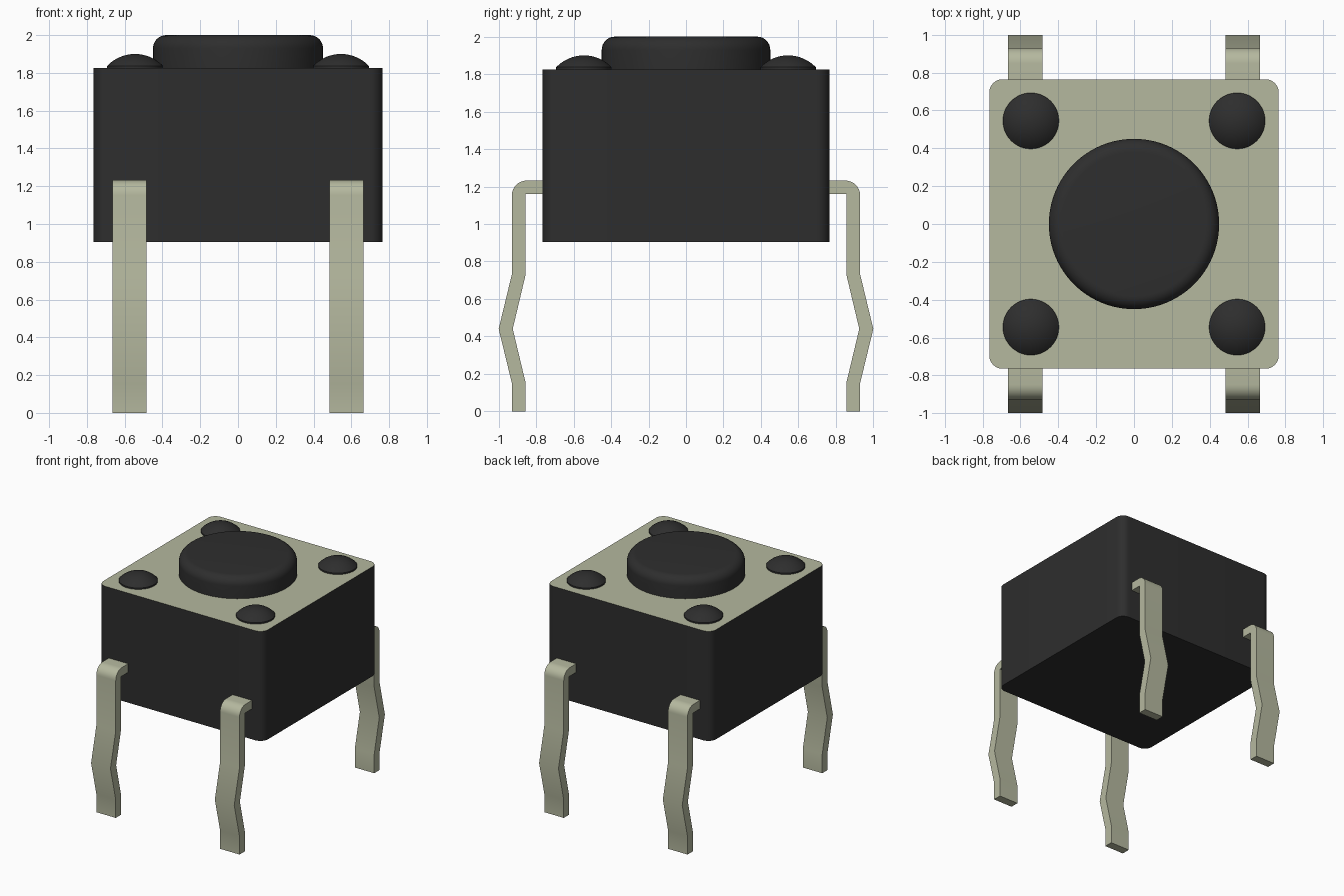
import bpy, bmesh, math
from mathutils import Matrix, Vector

if "Cube" in bpy.data.objects:
    bpy.data.objects.remove(bpy.data.objects["Cube"], do_unlink=True)


def material(name, rgb, roughness):
    m = bpy.data.materials.new(name)
    m.use_nodes = True
    m.diffuse_color = (*rgb, 1)
    bsdf = next(n for n in m.node_tree.nodes if n.type == 'BSDF_PRINCIPLED')
    bsdf.inputs["Base Color"].default_value = (*rgb, 1)
    bsdf.inputs["Roughness"].default_value = roughness
    return m


BLACK = material("black plastic", (0.027, 0.027, 0.027), 0.5)
METAL = material("pale metal", (0.46, 0.48, 0.345), 0.5)


def finish(name, bm, mats, angle=35):
    bmesh.ops.recalc_face_normals(bm, faces=bm.faces[:])
    me = bpy.data.meshes.new(name)
    bm.to_mesh(me)
    bm.free()
    for m in mats:
        me.materials.append(m)
    me.shade_smooth()
    me.set_sharp_from_angle(angle=math.radians(angle))
    ob = bpy.data.objects.new(name, me)
    bpy.context.collection.objects.link(ob)
    return ob


def arc(cx, cy, r, a0, a1, n):
    """Points on a circular arc, angles in degrees."""
    angles = [math.radians(a0 + (a1 - a0) * i / n) for i in range(n + 1)]
    return [(cx + r * math.cos(a), cy + r * math.sin(a)) for a in angles]


def extrude(points, direction):
    """Solid made from a closed outline pushed along a direction."""
    bm = bmesh.new()
    face = bm.faces.new([bm.verts.new(p) for p in points])
    new = bmesh.ops.extrude_face_region(bm, geom=[face])["geom"]
    bmesh.ops.translate(bm, vec=direction,
                        verts=[v for v in new if isinstance(v, bmesh.types.BMVert)])
    return bm


def turned(name, profile, x, y, steps):
    """Solid turned about z from (radius, height) points, capped at both ends."""
    bm = bmesh.new()
    rings = []
    for r, z in profile:
        rings.append([bm.verts.new((r * math.cos(a), r * math.sin(a), z))
                      for a in (2 * math.pi * i / steps for i in range(steps))])
    for a, b in zip(rings, rings[1:]):
        for i in range(steps):
            j = (i + 1) % steps
            bm.faces.new((a[i], a[j], b[j], b[i]))
    bm.faces.new(rings[0])
    bm.faces.new(rings[-1])
    ob = finish(name, bm, [BLACK])
    ob.location = (x, y, 0)


# Housing: rounded square block with a metal top face
HALF, R, BOTTOM, TOP = 0.765, 0.07, 0.905, 1.825
c = HALF - R
outline = []
for k, (sx, sy) in enumerate([(1, 1), (-1, 1), (-1, -1), (1, -1)]):
    outline += arc(sx * c, sy * c, R, 90 * k, 90 * k + 90, 8)
bm = extrude([(x, y, BOTTOM) for x, y in outline], Vector((0, 0, TOP - BOTTOM)))
for f in bm.faces:
    if f.calc_center_median().z > TOP - 0.01:
        f.material_index = 1
finish("housing", bm, [BLACK, METAL])

# Push button with a rounded rim
turned("button", [(0.45, TOP - 0.02)] + arc(0.38, 1.93, 0.07, 0, 90, 8), 0, 0, 96)

# Domed rivets in the corners: shallow spherical cap on a short rim
cap_r, cap_h = 0.148, 0.063
sphere = (cap_r ** 2 + cap_h ** 2) / (2 * cap_h)
start = math.degrees(math.acos(cap_r / sphere))
dome = arc(0, 1.90 - sphere, sphere, start, 89, 8)
for sx, side in ((1, "left"), (-1, "right")):
    for sy, end in ((-1, "front"), (1, "back")):
        turned(f"{end}_{side}_rivet", [(cap_r, TOP - 0.02)] + dome,
               sx * 0.545, sy * 0.545, 48)

# Kinked metal legs: one side profile in y and z, mirrored front to back
outer = [(0.74, 1.232)] + arc(0.85, 1.152, 0.08, 90, 0, 8)
outer += [(0.93, 0.73), (1.0, 0.44), (0.93, 0.152), (0.93, 0)]
inner = [(0.858, 0), (0.858, 0.16), (0.925, 0.44), (0.858, 0.722),
         (0.858, 1.16), (0.74, 1.16)]
for x0, side in ((0.485, "left"), (-0.665, "right")):
    for sy, end in ((-1, "front"), (1, "back")):
        bm = extrude([(x0, sy * y, z) for y, z in outer + inner], Vector((0.18, 0, 0)))
        finish(f"{end}_{side}_leg", bm, [METAL])
